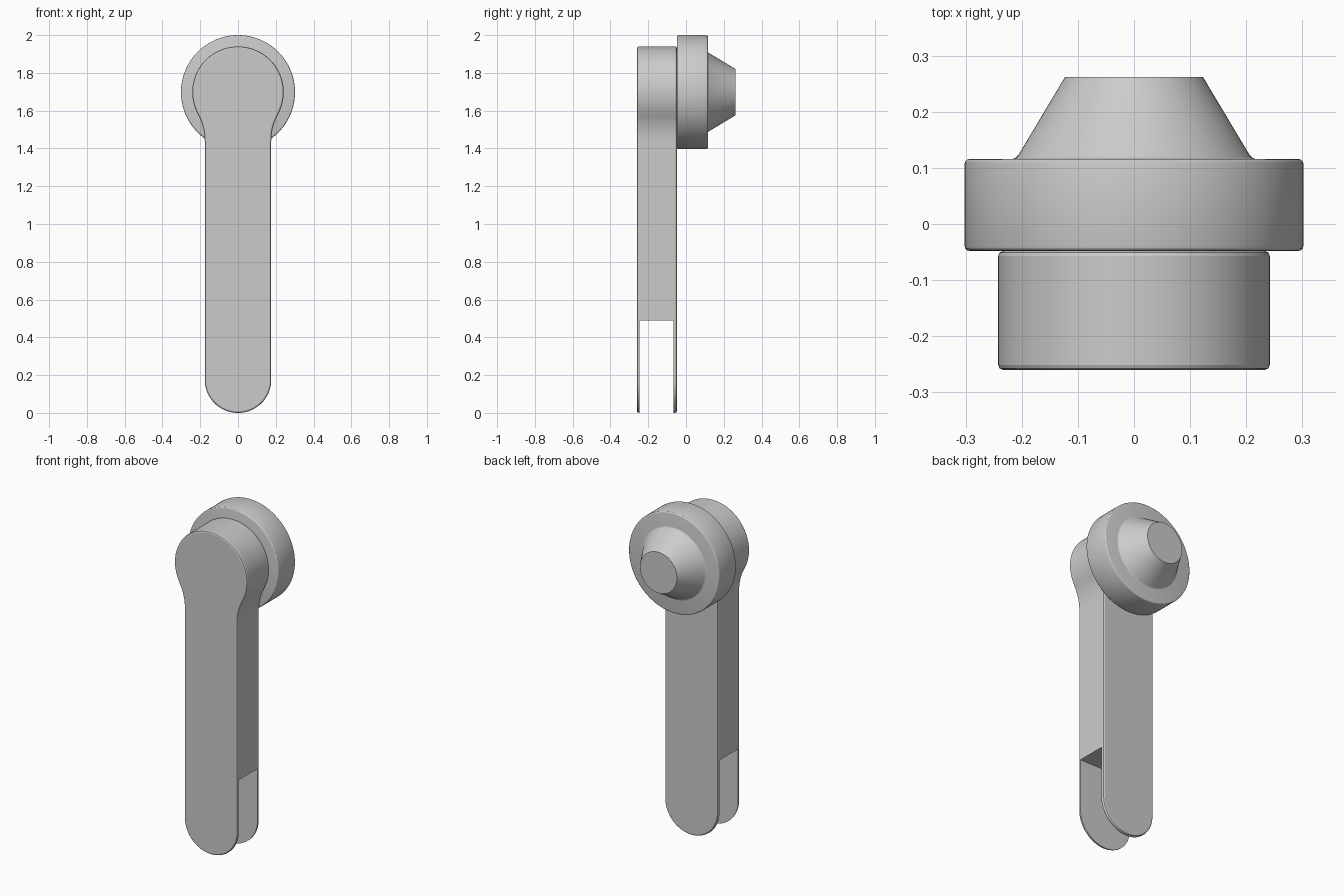
import bpy, bmesh, math

if "Cube" in bpy.data.objects:
    bpy.data.objects.remove(bpy.data.objects["Cube"])

HEAD_Z, HEAD_R = 1.698, 0.242
HALF_W, BLEND_R, NECK_Z = 0.176, 0.288, 1.44

grey = bpy.data.materials.new("plain grey")
grey.diffuse_color = (0.6, 0.6, 0.6, 1)
grey.use_nodes = True
grey.node_tree.nodes["Principled BSDF"].inputs["Base Color"].default_value = grey.diffuse_color


def add_object(name, bm):
    bmesh.ops.recalc_face_normals(bm, faces=bm.faces)
    mesh = bpy.data.meshes.new(name)
    bm.to_mesh(mesh)
    bm.free()
    ob = bpy.data.objects.new(name, mesh)
    bpy.context.collection.objects.link(ob)
    mesh.materials.append(grey)
    return ob


def select(ob):
    bpy.ops.object.select_all(action='DESELECT')
    bpy.context.view_layer.objects.active = ob
    ob.select_set(True)


def smooth(ob, degrees=20):
    select(ob)
    bpy.ops.object.shade_smooth_by_angle(angle=math.radians(degrees))


def arc(cx, cz, r, a0, a1, n):
    return [(cx + r * math.cos(a0 + (a1 - a0) * i / n),
             cz + r * math.sin(a0 + (a1 - a0) * i / n)) for i in range(n + 1)]


def lathe(name, profile, steps=96):
    """Spin (radius, y) points about the y axis through the head centre."""
    bm = bmesh.new()
    rings = [[bm.verts.new((r * math.cos(2 * math.pi * i / steps), y,
                            HEAD_Z + r * math.sin(2 * math.pi * i / steps)))
              for i in range(steps)] for r, y in profile]
    for a, b in zip(rings, rings[1:]):
        for i in range(steps):
            j = (i + 1) % steps
            bm.faces.new((a[i], a[j], b[j], b[i]))
    bm.faces.new(rings[0])
    bm.faces.new(rings[-1])
    ob = add_object(name, bm)
    smooth(ob)
    return ob


# arm outline: round foot, straight side, concave neck, round head, mirrored
neck_x = HALF_W + BLEND_R
tangent = math.atan2(HEAD_Z - NECK_Z, -neck_x)
right = arc(0, HALF_W, HALF_W, -math.pi / 2, 0, 20)
right += arc(neck_x, NECK_Z, BLEND_R, math.pi, tangent, 10)
right += arc(0, HEAD_Z, HEAD_R, tangent - math.pi, math.pi / 2, 32)[1:]
outline = right + [(-x, z) for x, z in reversed(right[1:-1])]

bm = bmesh.new()
face = bm.faces.new([bm.verts.new((x, -0.26, z)) for x, z in outline])
moved = bmesh.ops.extrude_face_region(bm, geom=[face])["geom"]
bmesh.ops.translate(bm, vec=(0, 0.212, 0),
                    verts=[v for v in moved if isinstance(v, bmesh.types.BMVert)])
arm = add_object("arm", bm)

# slot cutter that leaves two thin plates at the foot
bm = bmesh.new()
bmesh.ops.create_cube(bm, size=1)
for v in bm.verts:
    v.co = (v.co.x, -0.156 + 0.178 * v.co.y, 0.195 + 0.59 * v.co.z)
cutter = add_object("slot_cutter", bm)
cutter.hide_render = True

bevel = arm.modifiers.new("rounded edges", 'BEVEL')
bevel.width, bevel.segments = 0.009, 2
bevel.limit_method, bevel.angle_limit = 'ANGLE', math.radians(50)
cut = arm.modifiers.new("slot", 'BOOLEAN')
cut.operation, cut.object, cut.solver = 'DIFFERENCE', cutter, 'EXACT'
select(arm)
for name in ("rounded edges", "slot"):
    bpy.ops.object.modifier_apply(modifier=name)
bpy.data.objects.remove(cutter)
smooth(arm)

# round collar with softened rims
R, B = 0.302, 0.009
rim = [(R - B + B * math.sin(a), B - B * math.cos(a))
       for a in (0, math.pi / 6, math.pi / 3, math.pi / 2)]
lathe("collar", [(r, -0.048 + d) for r, d in rim] +
      [(r, 0.116 - d) for r, d in reversed(rim)])

# tapered nose with a small flare at its base
lathe("nose", [(0.216, 0.105), (0.216, 0.116), (0.211, 0.118),
               (0.206, 0.123), (0.123, 0.262)])
